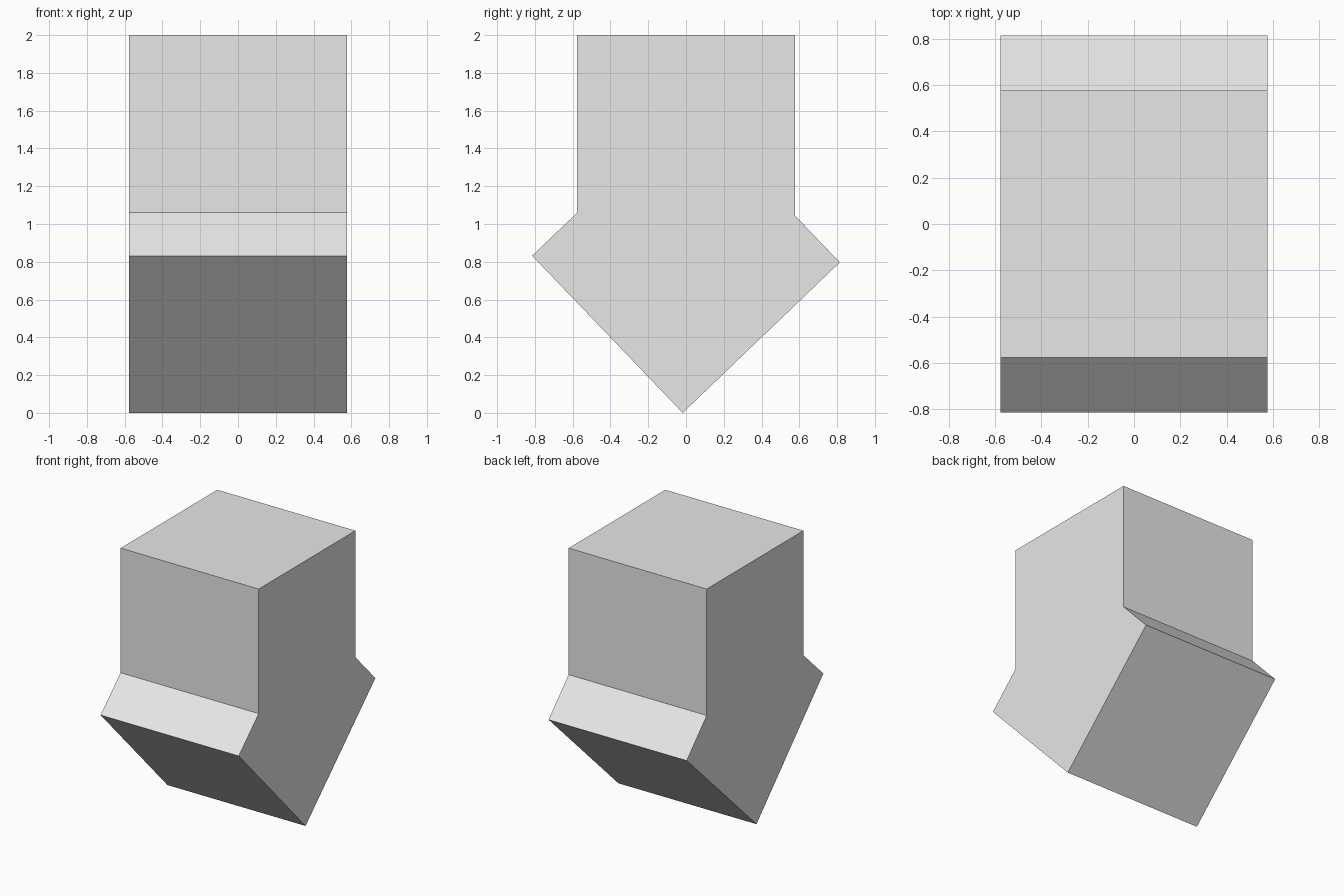
import bpy
import bmesh
from math import radians, sin, cos, tan

# Remove the default object
cube = bpy.data.objects.get("Cube")
if cube:
    bpy.data.objects.remove(cube, do_unlink=True)

# Plain grey material
grey = (0.8, 0.8, 0.8, 1.0)
mat = bpy.data.materials.new("light_grey")
mat.use_nodes = True
mat.diffuse_color = grey
mat.node_tree.nodes["Principled BSDF"].inputs["Base Color"].default_value = grey

# An upright block merged with an equal block tipped onto its edge
HALF = 0.576
RADIUS = HALF * 2 ** 0.5
TILT = radians(-1.23)
CENTRE_Z = RADIUS * cos(TILT)


def corner(degrees):
    """Corner of the tipped block, as (y, z)."""
    a = radians(degrees) + TILT
    return RADIUS * cos(a), CENTRE_Z + RADIUS * sin(a)


def meet(point, wall_y, degrees):
    """Where the tipped block's upper edge meets an upright wall."""
    y, z = point
    return wall_y, z + (wall_y - y) * tan(radians(degrees) + TILT)


back, front, bottom = corner(0), corner(180), corner(270)
profile = [
    (-HALF, 2), front, bottom, back, (HALF, 2),
]
profile.insert(1, meet(front, -HALF, 45))
profile.insert(5, meet(back, HALF, 135))

# Extrude the side profile across the width
bm = bmesh.new()
side = bm.faces.new([bm.verts.new((-HALF, y, z)) for y, z in profile])
result = bmesh.ops.extrude_face_region(bm, geom=[side], use_keep_orig=True)
moved = [v for v in result["geom"] if isinstance(v, bmesh.types.BMVert)]
bmesh.ops.translate(bm, verts=moved, vec=(2 * HALF, 0, 0))
bmesh.ops.recalc_face_normals(bm, faces=bm.faces)

mesh = bpy.data.meshes.new("joined_blocks")
bm.to_mesh(mesh)
bm.free()
mesh.materials.append(mat)
obj = bpy.data.objects.new("joined_blocks", mesh)
bpy.context.collection.objects.link(obj)
